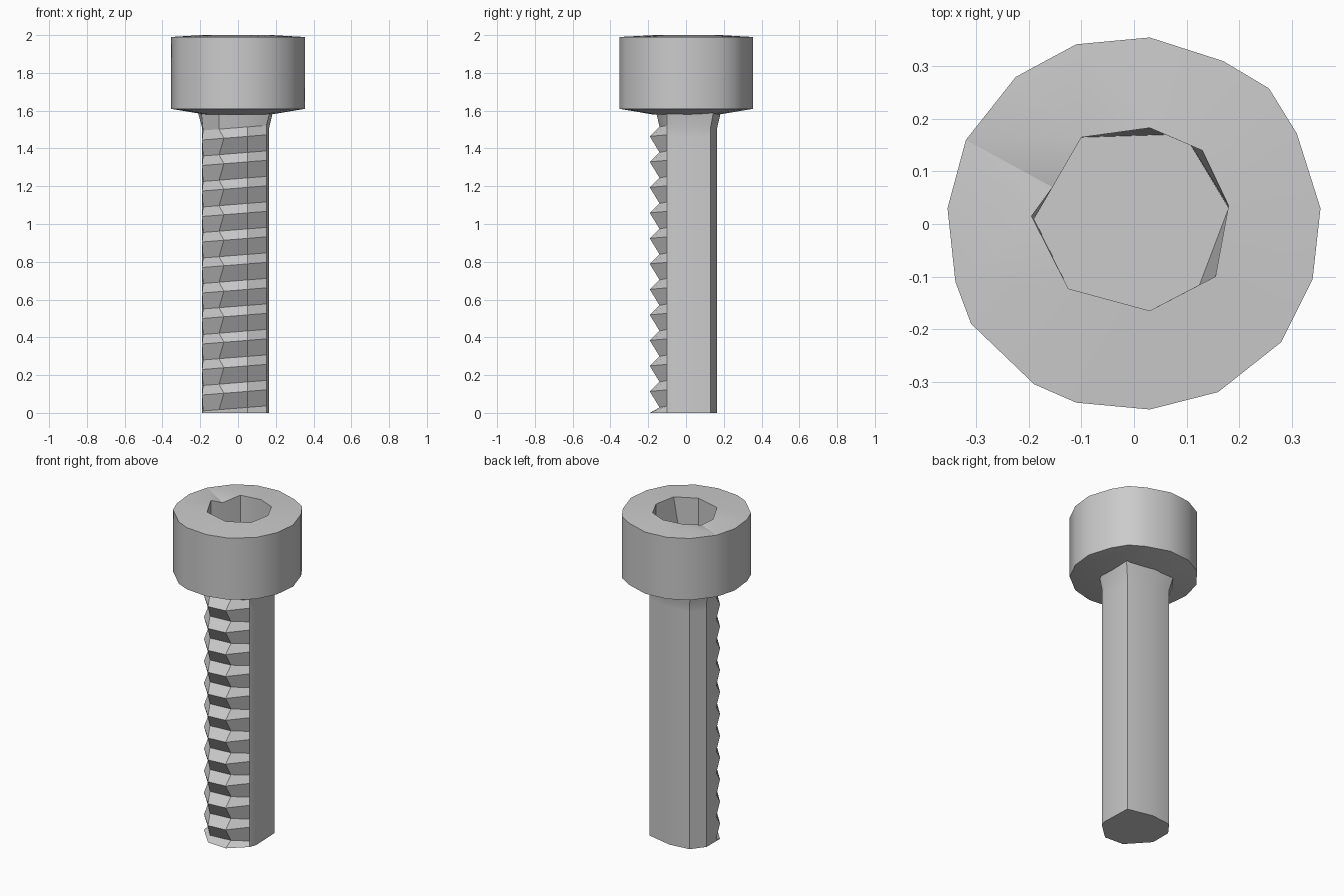
import bpy, bmesh, math

cube = bpy.data.objects.get("Cube")
if cube:
    bpy.data.objects.remove(cube)

steel = bpy.data.materials.new("light grey steel")
steel.use_nodes = True
steel.diffuse_color = (0.6, 0.6, 0.6, 1)
steel.node_tree.nodes["Principled BSDF"].inputs["Base Color"].default_value = (0.6, 0.6, 0.6, 1)


def add_ring(bm, points):
    verts = [bm.verts.new(p) for p in points]
    edges = [bm.edges.new((a, b)) for a, b in zip(verts, verts[1:] + verts[:1])]
    return verts, edges


def skin(bm, lower, upper):
    n = len(lower)
    for i in range(n):
        j = (i + 1) % n
        bm.faces.new((lower[i], lower[j], upper[j], upper[i]))


def finish(bm, name, angle):
    bmesh.ops.recalc_face_normals(bm, faces=bm.faces)
    mesh = bpy.data.meshes.new(name)
    bm.to_mesh(mesh)
    bm.free()
    mesh.materials.append(steel)
    obj = bpy.data.objects.new(name, mesh)
    bpy.context.collection.objects.link(obj)
    bpy.ops.object.select_all(action='DESELECT')
    obj.select_set(True)
    bpy.context.view_layer.objects.active = obj
    bpy.ops.object.shade_smooth_by_angle(angle=math.radians(angle))


def flat(outline, z, scale=1.0):
    return [(x * scale, y * scale, z) for x, y in outline]


# Head with recessed socket
rim = [(.03, .355), (.17, .31), (.257, .258), (.31, .172), (.355, .03), (.34, -.105),
       (.28, -.225), (.16, -.32), (.03, -.353), (-.11, -.34), (-.19, -.305), (-.31, -.19),
       (-.34, -.11), (-.355, .03), (-.32, .16), (-.225, .28), (-.11, .342)]
mouth = [(-.1, .165), (.03, .183), (.13, .14), (.18, .035), (.155, -.1), (.03, -.165),
         (-.125, -.123), (-.195, .015), (-.155, .07)]
floor = [(-.1, .165), (.06, .17), (.105, .155), (.18, .03), (.125, -.115), (.03, -.165),
         (-.125, -.123), (-.19, .01), (-.155, .07)]

bm = bmesh.new()
under, _ = add_ring(bm, flat(rim, 1.58, 0.5))
low, _ = add_ring(bm, flat(rim, 1.61))
high, high_edges = add_ring(bm, flat(rim, 1.99))
lip, lip_edges = add_ring(bm, flat(mouth, 2.0))
lip[-1].co.z = 1.975
base, _ = add_ring(bm, flat(floor, 1.78))
bm.faces.new(under)
skin(bm, under, low)
skin(bm, low, high)
bmesh.ops.bridge_loops(bm, edges=high_edges + lip_edges)
skin(bm, base, lip)
bm.faces.new(base)
finish(bm, "socket_head", 32)

# Shank: plain sides and back, saw-tooth thread along the front
plain = [(.165, -.06), (.158, .13), (0, .165), (-.13, .15), (-.19, .07)]
crest = [(-.19, -.06), (-.075, -.185), (.05, -.192), (.15, -.1)]
root = [(-.185, -.03), (-.1, -.13), (.05, -.14), (.15, -.1)]
neck = [(-.195, -.04), (-.1, -.15), (.05, -.16), (.17, -.1)]
pitch, first, turns = 0.135, 0.11, 11


def shank_ring(front, z, tilt=0.08, flare=1.0):
    ring = [(x, y, z + x * tilt) for x, y in front]
    return ring + flat(plain, z, flare)


rings = [shank_ring(crest, 0, 0)]
for i in range(turns):
    peak = first + i * pitch
    rings.append(shank_ring(root, peak - 0.085))
    rings.append(shank_ring(crest, peak))
rings.append(shank_ring(root, first + turns * pitch - 0.085))
rings.append(shank_ring(neck, 1.6, 0, 1.13))

bm = bmesh.new()
loops = [add_ring(bm, r)[0] for r in rings]
for a, b in zip(loops, loops[1:]):
    skin(bm, a, b)
bm.faces.new(loops[0])
bm.faces.new(loops[-1])
finish(bm, "threaded_shank", 28)
